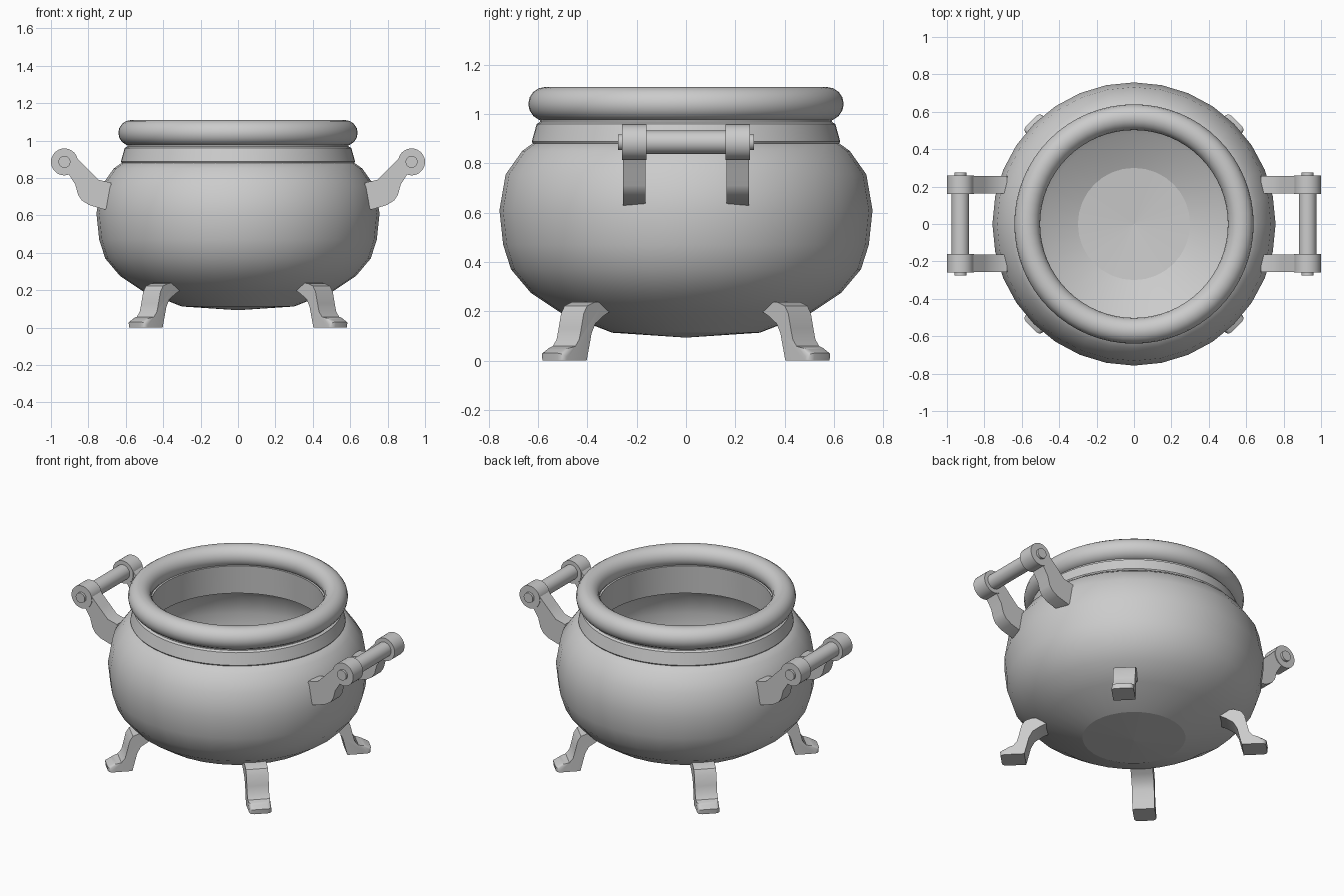
import bpy, bmesh
from math import pi, cos, sin, radians
from mathutils import Matrix, Vector

if "Cube" in bpy.data.objects:
    bpy.data.objects.remove(bpy.data.objects["Cube"])


def finish(bm, name, angle=35):
    bmesh.ops.recalc_face_normals(bm, faces=bm.faces)
    me = bpy.data.meshes.new(name)
    bm.to_mesh(me)
    bm.free()
    ob = bpy.data.objects.new(name, me)
    bpy.context.collection.objects.link(ob)
    bpy.ops.object.select_all(action='DESELECT')
    ob.select_set(True)
    bpy.context.view_layer.objects.active = ob
    bpy.ops.object.shade_smooth_by_angle(angle=radians(angle))
    return ob


def lathe(name, profile, steps, closed, angle=35):
    bm = bmesh.new()
    vs = [bm.verts.new((r, 0, z)) for r, z in profile]
    pairs = list(zip(vs, vs[1:]))
    if closed:
        pairs.append((vs[-1], vs[0]))
    es = [bm.edges.new(p) for p in pairs]
    bmesh.ops.spin(bm, geom=vs + es, cent=(0, 0, 0), axis=(0, 0, 1),
                   angle=2 * pi, steps=steps, use_merge=False)
    bmesh.ops.remove_doubles(bm, verts=bm.verts, dist=0.0005)
    return finish(bm, name, angle)


def prism(profile, width, matrix):
    """Profile in the XZ plane, given thickness along Y, then transformed."""
    bm = bmesh.new()
    f = bm.faces.new([bm.verts.new((x, -width / 2, z)) for x, z in profile])
    ext = bmesh.ops.extrude_face_region(bm, geom=[f])
    moved = [g for g in ext['geom'] if isinstance(g, bmesh.types.BMVert)]
    bmesh.ops.translate(bm, verts=moved, vec=(0, width, 0))
    bmesh.ops.transform(bm, matrix=matrix, verts=bm.verts)
    return bm


def cylinder(name, x, y, z, radius, length, sides=32):
    bm = bmesh.new()
    bmesh.ops.create_cone(bm, cap_ends=True, segments=sides, radius1=radius,
                          radius2=radius, depth=length,
                          matrix=Matrix.Translation((x, y, z)) @ Matrix.Rotation(pi / 2, 4, 'X'))
    return finish(bm, name)


# Hollow pot body
outer = [(0, .093), (.30, .113), (.51, .195), (.63, .275), (.71, .37), (.742, .47),
         (.757, .61), (.732, .755), (.665, .85), (.61, .89), (.56, .89)]
inner = [(.53, .83), (.61, .80), (.67, .73), (.695, .61), (.682, .48), (.652, .395),
         (.585, .32), (.48, .25), (.30, .172), (0, .152)]
body = lathe("pot_body", outer + inner, 32, False, 50)
for p in body.data.polygons:
    if Vector(p.center.xy).length < .25:
        p.use_smooth = False

# Neck with sloping collar
lathe("neck_collar", [(.515, .82), (.505, 1.0), (.59, 1.0), (.592, .968), (.606, .96),
                      (.626, .888), (.618, .876), (.56, .87)], 64, True, 25)

# Rolled rim
lathe("rim", [(.571 + .069 * cos(2 * pi * i / 16), 1.041 + .069 * sin(2 * pi * i / 16))
              for i in range(16)], 64, True, 60)

# Side handles
arm = [(.87, .915), (.80, .845), (.745, .79), (.68, .775), (.66, .70), (.71, .63),
       (.795, .655), (.835, .68), (.855, .71), (.87, .765), (.905, .82), (.93, .885)]
for side, sx in (("left", -1), ("right", 1)):
    hx, hz = sx * .928, .886
    for end, sy in (("front", -1), ("back", 1)):
        m = Matrix.Translation((0, sy * .21, 0)) @ Matrix.Diagonal((sx, 1, 1, 1))
        finish(prism(arm, .092, m), f"{side}_{end}_handle_arm")
        cylinder(f"{side}_{end}_handle_hub", hx, sy * .21, hz, .072, .1)
        cylinder(f"{side}_{end}_handle_pin", hx, sy * .255, hz, .032, .04)
    cylinder(f"{side}_handle_bar", hx, 0, hz, .047, .36)

# Four curved legs on the diagonals
leg = [(.635, 0), (.775, 0), (.778, .03), (.745, .046), (.70, .058), (.678, .085),
       (.666, .13), (.652, .19), (.632, .222), (.59, .237), (.54, .238), (.48, .21),
       (.54, .18), (.585, .15), (.607, .11), (.622, .05)]
for i, name in enumerate(("back_right", "back_left", "front_left", "front_right")):
    bm = prism(leg, .13, Matrix.Identity(4))
    tip = [e for e in bm.edges if all(v.co.x > .74 for v in e.verts)
           and abs(e.verts[0].co.y - e.verts[1].co.y) < .01]
    bmesh.ops.bevel(bm, geom=tip, offset=.025, segments=3, profile=.5, affect='EDGES')
    bmesh.ops.rotate(bm, verts=bm.verts, matrix=Matrix.Rotation(pi / 4 + i * pi / 2, 3, 'Z'))
    finish(bm, f"{name}_leg")
